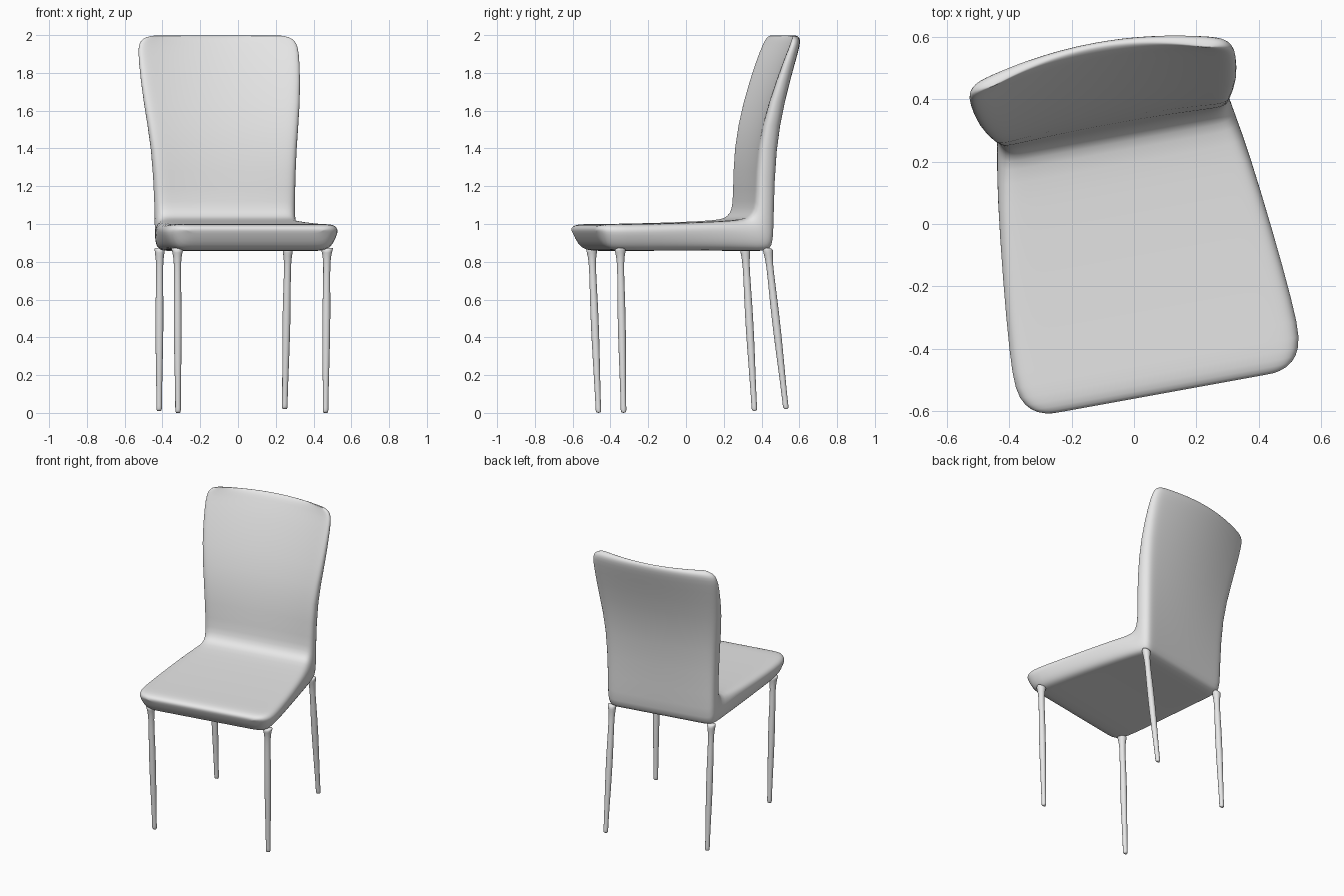
import bpy, bmesh, math

cube = bpy.data.objects.get("Cube")
if cube:
    bpy.data.objects.remove(cube, do_unlink=True)

YAW = math.radians(10.3)

grey = bpy.data.materials.new("light grey")
grey.use_nodes = True
GREY = (0.8, 0.8, 0.8, 1.0)
grey.diffuse_color = GREY
grey.node_tree.nodes["Principled BSDF"].inputs["Base Color"].default_value = GREY


def lerp(a, b, t):
    return a + (b - a) * t


def loft(name, rings):
    """Skin a list of closed rings, cap both ends and smooth the result."""
    bm = bmesh.new()
    loops = [[bm.verts.new(p) for p in ring] for ring in rings]
    n = len(loops[0])
    for low, high in zip(loops, loops[1:]):
        for i in range(n):
            j = (i + 1) % n
            bm.faces.new((low[i], low[j], high[j], high[i]))
    # Caps are strips across the ring, so they follow a curved end
    for end in (loops[0], loops[-1]):
        half = n // 2
        bm.faces.new((end[0], end[1], end[-1]))
        bm.faces.new((end[half - 1], end[half], end[half + 1]))
        for i in range(1, half - 1):
            bm.faces.new((end[i], end[i + 1], end[n - i - 1], end[n - i]))
    bmesh.ops.recalc_face_normals(bm, faces=bm.faces)
    for face in bm.faces:
        face.smooth = True
    mesh = bpy.data.meshes.new(name)
    bm.to_mesh(mesh)
    bm.free()
    mesh.materials.append(grey)
    obj = bpy.data.objects.new(name, mesh)
    bpy.context.collection.objects.link(obj)
    obj.rotation_euler.z = YAW
    subdiv = obj.modifiers.new("smooth", "SUBSURF")
    subdiv.levels = subdiv.render_levels = 1


# Seat and back: one padded shell, from the front lip to the top of the back
# (upper side y, z, lower side y, z, half width)
STATIONS = [
    (-.553, .972, -.546, .952, .36),
    (-.545, .988, -.525, .91, .41),
    (-.515, .998, -.495, .87, .444),
    (-.46, 1.0, -.45, .857, .466),
    (-.35, 1.0, -.33, .857, .463),
    (-.1, 1.005, -.1, .86, .441),
    (.15, 1.015, .2, .86, .41),
    (.25, 1.024, .34, .856, .388),
    (.285, 1.042, .393, .86, .38),
    (.308, 1.08, .412, .9, .378),
    (.314, 1.15, .414, 1.05, .377),
    (.315, 1.4, .419, 1.4, .388),
    (.372, 1.65, .457, 1.65, .424),
    (.447, 1.87, .512, 1.87, .434),
    (.477, 1.94, .53, 1.94, .43),
    (.49, 1.973, .534, 1.973, .414),
    (.502, 1.99, .529, 1.99, .385),
    (.512, 1.997, .52, 1.997, .345),
]
STEPS = 28


def shell_ring(iy, iz, oy, oz, half):
    # The seat sides lean inwards below a high rim; the back is symmetrical
    taper = max(0, .03 - .06 * iy)
    rim = .7 if iy < .2 else .55
    rise = max(0, iz - 1.1)
    ring = []
    for i in range(2 * STEPS):
        x = math.cos(math.pi * i / STEPS)
        h = math.sqrt(max(0, 1 - abs(x) ** 24))
        upper = i < STEPS
        t = lerp(rim, 1, h) if upper else lerp(rim, 0, h)
        width = half if upper else half * (1 - taper * h)
        ring.append((width * x - .006 - .012 * rise,
                     lerp(oy, iy, t) + .07 * rise * (1 - x * x),
                     lerp(oz, iz, t)))
    return ring


loft("seat_and_back", [shell_ring(*s) for s in STATIONS])

# Legs: thin, slightly uneven posts, flared where they meet the seat
# (height, radius)
LEG = [(0, .012), (.012, .017), (.04, .015), (.2, .018), (.42, .023),
       (.6, .022), (.74, .019), (.81, .021), (.85, .028), (.875, .037)]
SIDES = 10


def leg(name, top, foot, flare, base):
    rings = []
    for z, radius in LEG:
        z = lerp(base, LEG[-1][0], z / LEG[-1][0])
        t = 1 - z / LEG[-1][0]
        cx, cy = lerp(top[0], foot[0], t), lerp(top[1], foot[1], t)
        r = min(radius, flare)
        rings.append([(cx + r * math.cos(math.tau * k / SIDES),
                       cy + r * math.sin(math.tau * k / SIDES), z)
                      for k in range(SIDES)])
    loft(name, rings)


leg("front_leg_left", (.401, -.427), (.397, -.408), .037, 0)
leg("front_leg_right", (-.405, -.434), (-.395, -.399), .037, 0)
leg("rear_leg_left", (.337, .378), (.338, .479), .03, .02)
leg("rear_leg_right", (-.352, .382), (-.346, .432), .03, .01)
